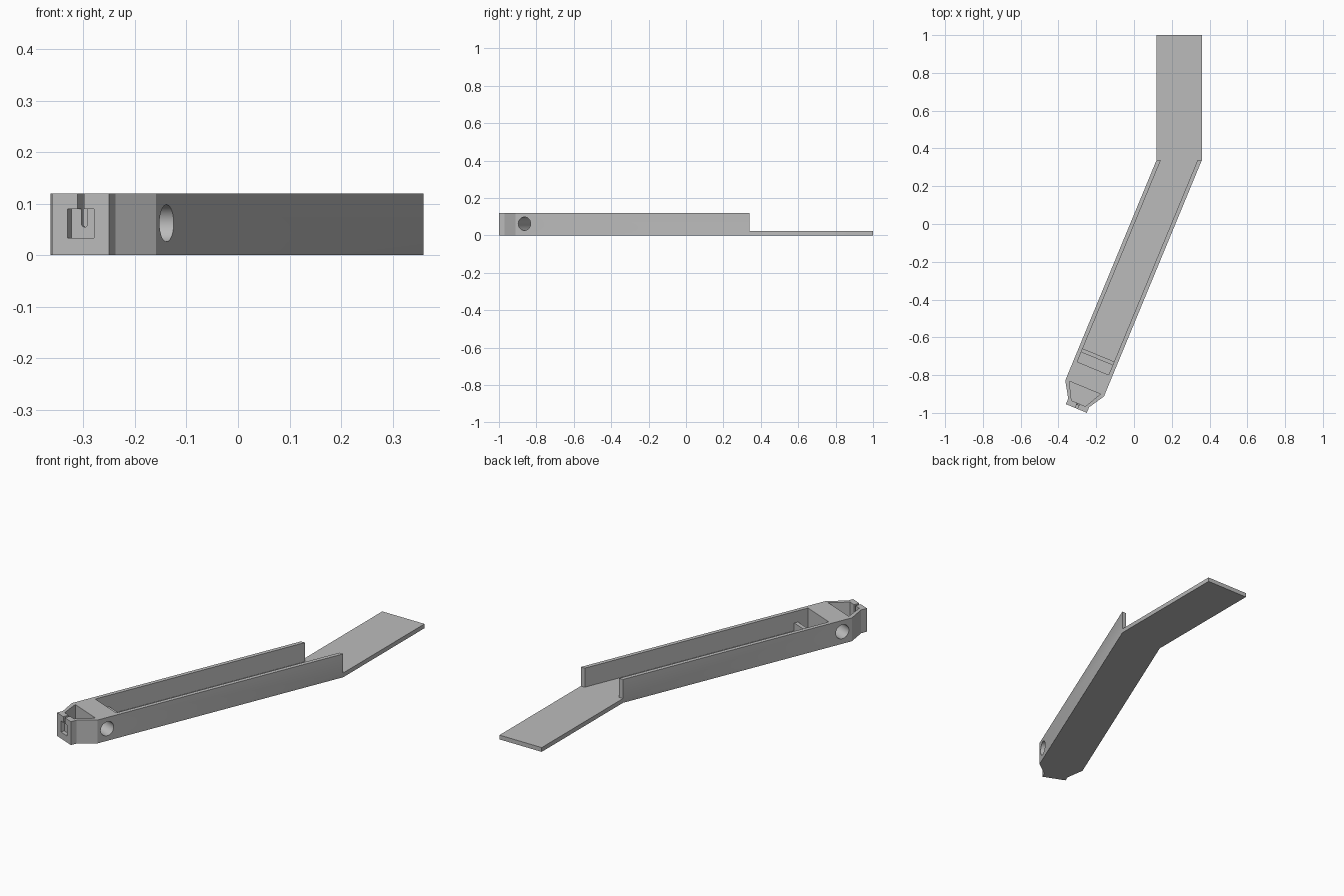
import bpy, bmesh, math
from mathutils import Vector

cube = bpy.data.objects.get("Cube")
if cube:
    bpy.data.objects.remove(cube, do_unlink=True)

HEIGHT, FLOOR = 0.12, 0.022
BEND = Vector((0.24, 0.34, 0))           # middle of the bend
ANGLE = math.radians(22.5)
ACROSS = Vector((math.cos(ANGLE), -math.sin(ANGLE), 0))
ALONG = Vector((math.sin(ANGLE), math.cos(ANGLE), 0))
UP = Vector((0, 0, 1))

grey = bpy.data.materials.new("plain grey")
grey.use_nodes = True
grey.diffuse_color = (0.5, 0.5, 0.5, 1)
grey.node_tree.nodes["Principled BSDF"].inputs["Base Color"].default_value = (0.5, 0.5, 0.5, 1)


def arm(u, v, z=0.0):
    """Point in the slanted frame of the arm."""
    return BEND + ACROSS * u + ALONG * v + UP * z


def at_bend(u):
    """Point on the arm line u where it meets the bend."""
    return arm(u, u * math.tan(ANGLE))


def prism(name, points, push):
    """Closed solid: a polygon pushed along a vector."""
    bm = bmesh.new()
    face = bm.faces.new([bm.verts.new(p) for p in points])
    top = bmesh.ops.extrude_face_region(bm, geom=[face])
    moved = [g for g in top["geom"] if isinstance(g, bmesh.types.BMVert)]
    bmesh.ops.translate(bm, verts=moved, vec=push)
    bmesh.ops.recalc_face_normals(bm, faces=bm.faces)
    mesh = bpy.data.meshes.new(name)
    bm.to_mesh(mesh)
    bm.free()
    mesh.materials.append(grey)
    obj = bpy.data.objects.new(name, mesh)
    bpy.context.collection.objects.link(obj)
    return obj


def cut(body, cutter):
    mod = body.modifiers.new("cut", 'BOOLEAN')
    mod.operation, mod.solver, mod.object = 'DIFFERENCE', 'EXACT', cutter
    graph = bpy.context.evaluated_depsgraph_get()
    mesh = bpy.data.meshes.new_from_object(body.evaluated_get(graph))
    body.modifiers.clear()
    body.data = mesh
    bpy.data.objects.remove(cutter, do_unlink=True)


# Bent body with narrowed nose, tip block and tongue
half = 0.24 / 2 * math.cos(ANGLE)
right = [(half, -1.31), (0.06, -1.393), (0.06, -1.425)]
outline = [Vector((0.12, 1, 0)), Vector((0.36, 1, 0)), at_bend(half)]
outline += [arm(u, v) for u, v in right]
outline += [arm(-u, v) for u, v in reversed(right)]
outline += [at_bend(-half)]
body = prism("bent_arm_body", outline, UP * HEIGHT)

# Long channel, opening out over the flat tongue
wall = 0.09
channel = [arm(-wall, -1.195), arm(wall, -1.195), at_bend(wall),
           Vector((0.5, 0.34, 0)), Vector((0.5, 1.1, 0)),
           Vector((0, 1.1, 0)), Vector((0, 0.34, 0)), at_bend(-wall)]
cut(body, prism("channel_cutter", [p + UP * FLOOR for p in channel], UP * 0.2))

# Tapered pocket in the nose
pocket = [(-0.089, -1.306), (0.089, -1.306), (0.04, -1.396), (-0.04, -1.396)]
cut(body, prism("pocket_cutter", [arm(u, v, FLOOR) for u, v in pocket], UP * 0.2))

# Square recess in the tip face
square = [(-0.028, 0.033), (0.028, 0.033), (0.028, 0.09), (-0.028, 0.09)]
cut(body, prism("recess_cutter", [arm(u, -1.445, z) for u, z in square], ALONG * 0.04))

# Round-bottomed slot through the tip, open at the top
r = 0.0065
slot = [(r, 0.2), (-r, 0.2)]
slot += [(-r * math.cos(a), 0.061 - r * math.sin(a))
         for a in (math.pi * i / 8 for i in range(9))]
cut(body, prism("slot_cutter", [arm(u, -1.445, z) for u, z in slot], ALONG * 0.08))

# Cross hole behind the nose
ring = [math.tau * i / 40 for i in range(40)]
hole = [arm(-0.2, -1.257 + 0.036 * math.cos(a), 0.062 + 0.036 * math.sin(a)) for a in ring]
cut(body, prism("hole_cutter", hole, ACROSS * 0.4))

# Low bar across the channel
bar = [(-wall, -1.14), (wall, -1.14), (wall, -1.119), (-wall, -1.119)]
prism("channel_crossbar", [arm(u, v, FLOOR) for u, v in bar], UP * 0.04)

# Smooth the round cuts, keep the rest crisp
bpy.ops.object.select_all(action='DESELECT')
body.select_set(True)
bpy.context.view_layer.objects.active = body
bpy.ops.object.shade_smooth_by_angle(angle=math.radians(25))
